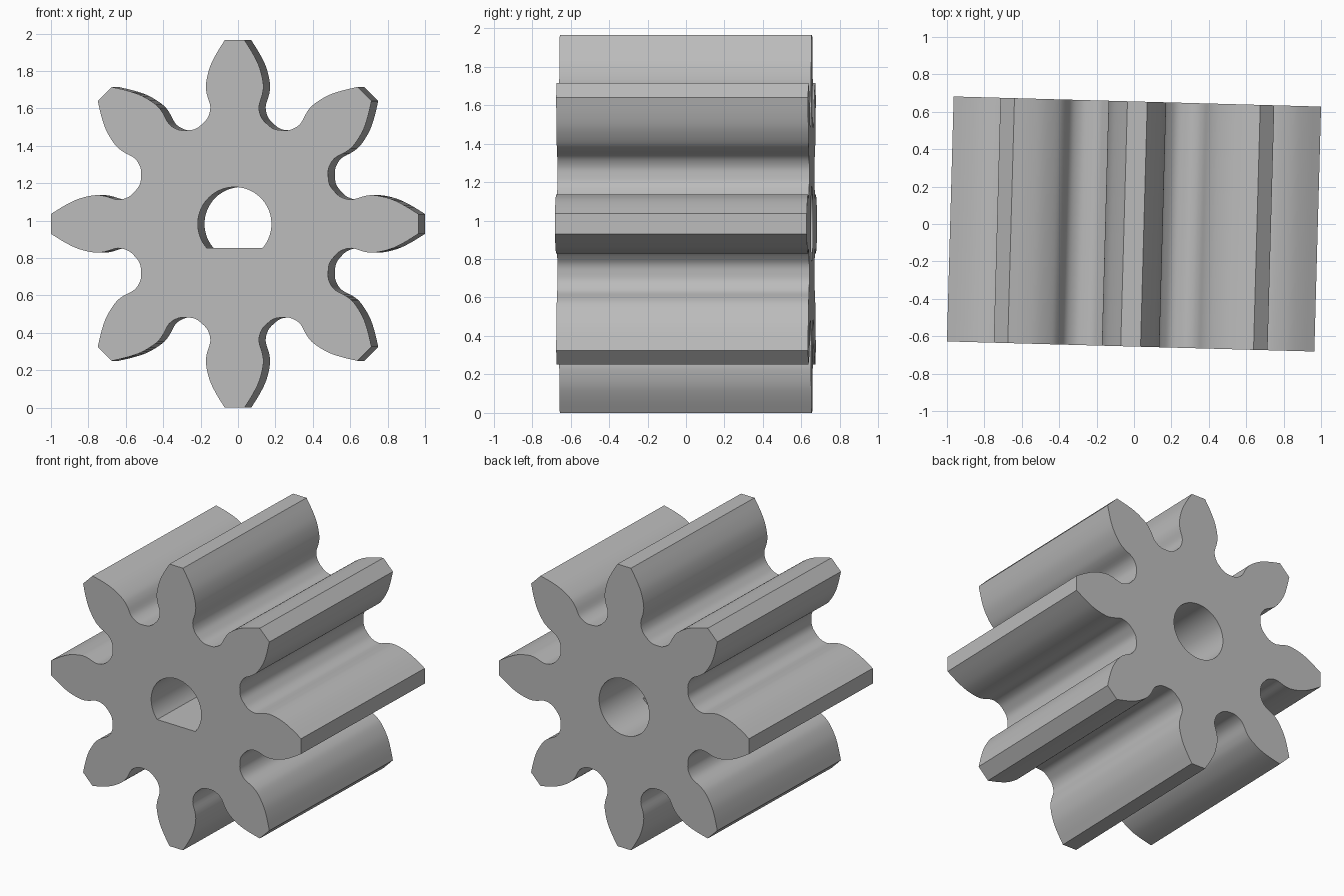
import bpy, bmesh, math
from mathutils import Vector, Matrix

if "Cube" in bpy.data.objects:
    bpy.data.objects.remove(bpy.data.objects["Cube"])

TEETH, HALF_LEN, CENTRE_Z, TILT = 8, 0.655, 0.9825, -0.0275
BORE_R, FLAT_Z, FLAT_END = 0.197, -0.128, 0.255
STEP = 2 * math.pi / TEETH

# Right flank of the top tooth, from the tip corner to the middle of the root
FLANK = [Vector(p) for p in ((.053, .9825), (.10, .906), (.134, .834), (.153, .75),
                             (.149, .695), (.13, .625), (.144, .568), (.177, .531), (.21, .508))]


def smooth_path(pts, first, last, n):
    """Catmull-Rom points through pts, with ghost end points."""
    p = [first] + pts + [last]
    out = []
    for i in range(1, len(p) - 2):
        a, b, c, d = p[i - 1:i + 3]
        for k in range(n):
            t = k / n
            out.append(0.5 * (2 * b + (c - a) * t + (2 * a - 5 * b + 4 * c - d) * t * t
                              + (3 * b - a - 3 * c + d) * t ** 3))
    return out + [pts[-1]]


def mirror_in_gap(p):
    """Reflect a point across the line halfway between two teeth."""
    a = STEP - math.atan2(p.x, p.y)
    return Vector((math.sin(a), math.cos(a))) * p.length


def prism(name, outline, y0, y1):
    """Extrude an x-z outline along y."""
    bm = bmesh.new()
    face = bm.faces.new([bm.verts.new((p[0], y0, p[1])) for p in outline])
    new = bmesh.ops.extrude_face_region(bm, geom=[face])["geom"]
    bmesh.ops.translate(bm, vec=(0, y1 - y0, 0),
                        verts=[v for v in new if isinstance(v, bmesh.types.BMVert)])
    bmesh.ops.recalc_face_normals(bm, faces=bm.faces)
    mesh = bpy.data.meshes.new(name)
    bm.to_mesh(mesh)
    bm.free()
    ob = bpy.data.objects.new(name, mesh)
    bpy.context.collection.objects.link(ob)
    return ob


# Gear outline: flank, mirrored flank, repeated round the axis
flank = smooth_path(FLANK, 2 * FLANK[0] - FLANK[1], mirror_in_gap(FLANK[-2]), 4)
gap = flank + [mirror_in_gap(p) for p in reversed(flank[:-1])]
outline = []
for i in range(TEETH):
    turn = Matrix.Rotation(-i * STEP, 2)
    outline += [turn @ p for p in gap]
gear = prism("gear", outline, -HALF_LEN, HALF_LEN)

# Bore: D-shaped from the front, fully round at the back
circle = [(BORE_R * math.cos(a), BORE_R * math.sin(a))
          for a in (2 * math.pi * k / 64 for k in range(64))]
start = math.asin(FLAT_Z / BORE_R)
sweep = math.pi - 2 * start
d_shape = [(BORE_R * math.cos(start + sweep * k / 48), BORE_R * math.sin(start + sweep * k / 48))
           for k in range(49)]
cutters = [prism("round_bore_cutter", circle, FLAT_END, 1),
           prism("flat_bore_cutter", d_shape, -1, FLAT_END + 0.01)]

bpy.context.view_layer.objects.active = gear
for cutter in cutters:
    cutter.hide_render = True
    mod = gear.modifiers.new("bore", "BOOLEAN")
    mod.object, mod.operation, mod.solver = cutter, "DIFFERENCE", "EXACT"
    bpy.ops.object.modifier_apply(modifier=mod.name)
    bpy.data.objects.remove(cutter)

# Plain grey metal
grey = bpy.data.materials.new("grey")
grey.use_nodes = True
grey.diffuse_color = (0.5, 0.5, 0.5, 1)
grey.node_tree.nodes["Principled BSDF"].inputs["Base Color"].default_value = (0.5, 0.5, 0.5, 1)
gear.data.materials.clear()
gear.data.materials.append(grey)

# Smooth flanks with crisp tips and ends, then the slight turn about the vertical
bpy.ops.object.select_all(action="DESELECT")
gear.select_set(True)
bpy.ops.object.shade_smooth_by_angle(angle=math.radians(30))
gear.location.z = CENTRE_Z
gear.rotation_euler.z = TILT
